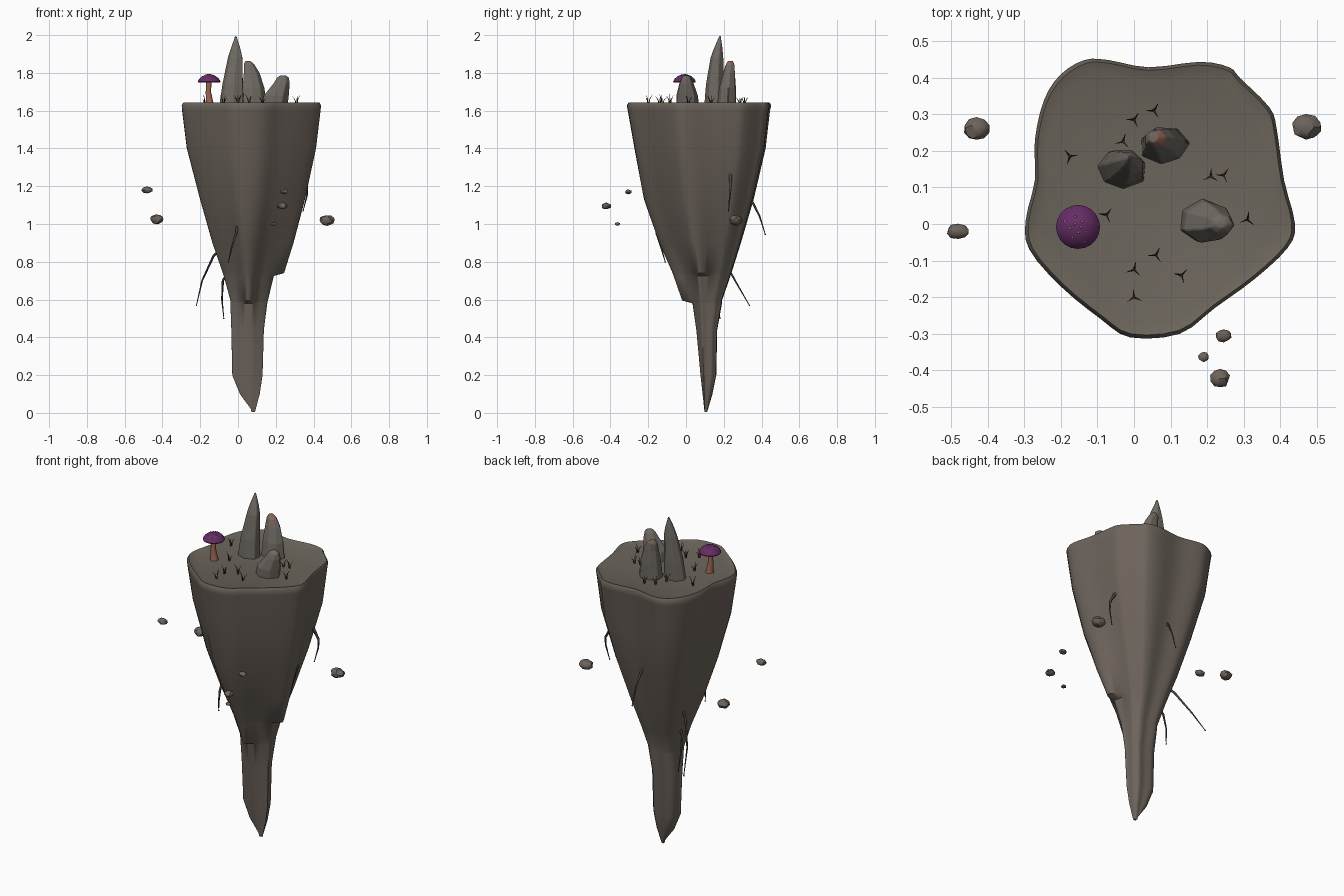
import bpy, bmesh, math, random
from mathutils import Vector

if "Cube" in bpy.data.objects:
    bpy.data.objects.remove(bpy.data.objects["Cube"])
random.seed(4)

def mat(name, col):
    m = bpy.data.materials.new(name)
    m.diffuse_color = (*col, 1)
    m.use_nodes = True
    m.node_tree.nodes["Principled BSDF"].inputs["Base Color"].default_value = m.diffuse_color
    return m

ROCK = mat("rock brown", (0.150, 0.124, 0.104))
SOIL = mat("top soil", (0.148, 0.130, 0.104))
STONE = mat("grey stone", (0.160, 0.142, 0.122))
RUST = mat("rust lichen", (0.30, 0.13, 0.09))
PURPLE = mat("purple cap", (0.13, 0.025, 0.13))
STEM = mat("stem clay", (0.32, 0.13, 0.085))
SPOT = mat("tan spots", (0.42, 0.22, 0.12))
ROOT = mat("root brown", (0.075, 0.058, 0.047))
GRASS = mat("dark grass", (0.04, 0.03, 0.028))
RED = mat("red grass", (0.20, 0.05, 0.035))
TOP = 1.632

def finish(name, bm, mats, smooth=None):
    bmesh.ops.recalc_face_normals(bm, faces=bm.faces[:])
    me = bpy.data.meshes.new(name)
    bm.to_mesh(me)
    bm.free()
    for m in mats:
        me.materials.append(m)
    ob = bpy.data.objects.new(name, me)
    bpy.context.collection.objects.link(ob)
    if smooth:
        bpy.context.view_layer.objects.active = ob
        ob.select_set(True)
        bpy.ops.object.shade_smooth_by_angle(angle=math.radians(smooth))
        ob.select_set(False)
    return ob

def loft(bm, rings):
    """Skin a stack of equal-length closed rings and cap both ends."""
    vs = [[bm.verts.new(p) for p in r] for r in rings]
    n = len(vs[0])
    for a, b in zip(vs, vs[1:]):
        for i in range(n):
            bm.faces.new((a[i], a[(i + 1) % n], b[(i + 1) % n], b[i]))
    bm.faces.new(vs[0][::-1])
    bm.faces.new(vs[-1])

def spline(pts, k):
    """Closed smooth curve through 2D points."""
    out, n = [], len(pts)
    for i in range(n):
        a, b, c, d = (Vector(pts[(i + j) % n]) for j in (-1, 0, 1, 2))
        for s in range(k):
            t = s / k
            out.append(0.5 * (2 * b + (c - a) * t + (2 * a - 5 * b + 4 * c - d) * t * t
                              + (3 * b - a - 3 * c + d) * t ** 3))
    return out

# Floating island: top outline scaled down through the silhouette, with two hanging ridges
CX, CY = 0.07, 0.10
outline = [(-.01, -.31), (.125, -.30), (.22, -.23), (.33, -.15), (.42, -.065), (.44, 0),
           (.41, .12), (.39, .26), (.37, .32), (.29, .40), (.26, .43), (.18, .445),
           (.04, .43), (-.07, .45), (-.135, .45), (-.2, .41), (-.245, .34), (-.27, .23),
           (-.27, .12), (-.295, .01), (-.285, -.07), (-.2, -.17), (-.09, -.26)]
# z, left, right, front, back, front ridge, right ridge
levels = [(.005, .08, .09, .098, .112, 0, 0), (.1, .01, .115, .088, .14, 0, 0),
          (.2, -.03, .13, .077, .16, 0, 0), (.44, -.035, .137, .055, .165, 0, 0),
          (.58, -.04, .155, .035, .19, 0, 0), (.595, -.04, .158, .03, .19, .05, 0),
          (.725, -.075, .19, -.02, .235, .045, 0), (.74, -.08, .195, -.025, .24, .045, .05),
          (.9, -.135, .255, -.11, .29, .03, .04), (1.13, -.20, .335, -.21, .357, .01, .02),
          (1.4, -.27, .413, -.27, .42, 0, 0), (1.6, -.295, .437, -.305, .443, 0, 0),
          (1.628, -.297, .44, -.31, .45, 0, 0), (1.643, -.288, .431, -.30, .441, 0, 0),
          (TOP, -.26, .40, -.27, .41, 0, 0)]
curve = spline(outline, 3)
rings = []
for z, xl, xr, yf, yb, rf, rr in levels:
    ring = []
    for p in curve:
        u, v = p.x - CX, p.y - CY
        x = u / .37 * (xr - CX) if u > 0 else u / .366 * (CX - xl)
        y = v / .352 * (yb - CY) if v > 0 else v / .41 * (CY - yf)
        a = math.atan2(v, u)
        f = rf * math.exp(-((a + 1.68) / .28) ** 2)
        r = rr * math.exp(-((a + .2) / .4) ** 2)
        ring.append((CX + x + r, CY + y - f, z))
    rings.append(ring)
bm = bmesh.new()
loft(bm, rings)
for f in bm.faces:
    f.normal_update()
    f.material_index = int(f.calc_center_median().z > 1.63)
finish("floating_island", bm, [ROCK, SOIL], 50)

# Standing stones: irregular seven-sided lofts (z, centre x, centre y, half x, half y)
def stone(name, prof, mats, rule=None, rot=0.3):
    bm = bmesh.new()
    wob = [random.uniform(.9, 1.08) for _ in range(7)]
    rings = []
    for z, cx, cy, rx, ry in prof:
        ring = []
        for i in range(7):
            a = math.tau * i / 7 + rot
            w = wob[i] * random.uniform(.96, 1.04)
            ring.append((cx + rx * w * math.cos(a), cy + ry * w * math.sin(a), z))
        rings.append(ring)
    loft(bm, rings)
    bmesh.ops.bevel(bm, geom=bm.edges[:], offset=.003, segments=1, affect='EDGES')
    bm.normal_update()
    if rule:
        for f in bm.faces:
            f.material_index = int(rule(f))
    finish(name, bm, mats)

stone("tall_stone", [(1.62, -.035, .15, .072, .058), (1.74, -.027, .155, .060, .053),
                     (1.88, -.015, .165, .042, .037), (1.93, -.013, .172, .028, .025),
                     (1.995, -.012, .18, .004, .004)], [STONE])
stone("middle_stone", [(1.62, .083, .215, .070, .056), (1.72, .08, .22, .062, .050),
                       (1.80, .07, .228, .045, .036), (1.845, .058, .234, .030, .026),
                       (1.864, .052, .235, .013, .014)], [STONE, RUST],
      lambda f: f.calc_center_median().z > 1.825 and f.normal.x > .15 and f.normal.z > .25, .1)
stone("low_stone", [(1.62, .195, .005, .072, .062), (1.68, .203, .003, .070, .058),
                    (1.745, .232, 0, .044, .040), (1.775, .238, 0, .032, .026),
                    (1.787, .238, 0, .015, .012)], [STONE], None, .8)

# Small drifting rocks: centre and size
drift = [(-.43, .26, 1.025, .068, .062, .05), (.47, .265, 1.02, .08, .07, .055),
         (-.48, -.02, 1.18, .065, .042, .034), (.245, -.305, 1.17, .044, .036, .025),
         (.19, -.363, 1.0, .03, .027, .018), (.235, -.422, 1.095, .052, .05, .036)]
for i, (x, y, z, sx, sy, sz) in enumerate(drift):
    bm = bmesh.new()
    bmesh.ops.create_icosphere(bm, subdivisions=2, radius=.5)
    for v in bm.verts:
        v.co *= random.uniform(.88, 1.1)
        v.co = Vector((x + v.co.x * sx, y + v.co.y * sy, z + v.co.z * sz))
    finish("drifting_rock_%d" % (i + 1), bm, [ROCK], 35)

# Mushroom
def lathe(name, prof, n, m):
    bm = bmesh.new()
    loft(bm, [[(cx + r * math.cos(math.tau * i / n), cy + r * math.sin(math.tau * i / n), z)
               for i in range(n)] for z, r, cx, cy in prof])
    return finish(name, bm, [m], 50)

MX, MY = -.153, -.008
lathe("mushroom_stem", [(1.625, .024, -.15, MY), (1.65, .019, -.151, MY), (1.70, .014, -.157, MY),
                        (1.768, .014, MX, MY)], 12, STEM)
lathe("mushroom_cap", [(1.764, .012, MX, MY), (1.757, .035, MX, MY), (1.750, .058, MX, MY),
                       (1.755, .060, MX, MY), (1.769, .052, MX, MY), (1.782, .037, MX, MY),
                       (1.790, .019, MX, MY), (1.793, .004, MX, MY)], 20, PURPLE)
bm = bmesh.new()
for i in range(11):
    a, r = i * 2.4, .008 + .0034 * i
    z = 1.793 - .034 * (r / .058) ** 2
    geo = bmesh.ops.create_icosphere(bm, subdivisions=1, radius=.004)
    for v in geo['verts']:
        v.co.z *= .6
        v.co += Vector((MX + r * math.cos(a), MY + r * math.sin(a), z))
finish("mushroom_spots", bm, [SPOT], 60)

# Grass tufts: three thin splayed blades each
def tube(bm, pts, radii, n=5):
    rings = []
    for i, p in enumerate(pts):
        d = (pts[min(i + 1, len(pts) - 1)] - pts[max(i - 1, 0)]).normalized()
        u = d.cross(Vector((.31, .9, .1))).normalized()
        w = d.cross(u)
        rings.append([p + radii[i] * (u * math.cos(math.tau * k / n) + w * math.sin(math.tau * k / n))
                      for k in range(n)])
    loft(bm, rings)

def tufts(name, spots, m):
    bm = bmesh.new()
    for x, y in spots:
        a0 = random.uniform(0, 6)
        for k in range(3):
            a = a0 + k * 2.1
            d = Vector((math.cos(a), math.sin(a), 0))
            b = Vector((x, y, TOP - .005)) + d * .002
            h = random.uniform(.035, .06)
            tube(bm, [b, b + d * .006 + Vector((0, 0, h * .6)), b + d * .02 + Vector((0, 0, h))],
                 [.003, .0024, .0006], 4)
    finish(name, bm, [m])

tufts("dark_grass", [(.055, .31), (0, .285), (-.175, .185), (-.075, .025), (.31, .012),
                     (.06, -.085), (0, -.125), (.13, -.14)], GRASS)
tufts("red_grass", [(-.03, .225), (.21, .13), (.245, .133), (0, -.2)], RED)

# Hanging roots with small knobs at their tips
roots = [[(-.06, .15, .90), (-.13, .19, .83), (-.19, .26, .70), (-.22, .335, .57)],
         [(.05, .30, 1.18), (.052, .355, 1.11), (.057, .39, 1.04), (.06, .42, .945)],
         [(.33, .235, 1.26), (.365, .236, 1.20), (.365, .232, 1.15), (.345, .225, 1.07)],
         [(.0, -.14, 1.0), (-.01, -.155, .95), (-.035, -.13, .87), (-.05, -.11, .80)],
         [(-.04, .13, .76), (-.08, .15, .70), (-.085, .17, .60), (-.075, .18, .50)]]
for i, pts in enumerate(roots):
    bm = bmesh.new()
    pts = [Vector(p) for p in pts]
    tube(bm, pts, [.009, .0065, .0045, .002], 6)
    geo = bmesh.ops.create_icosphere(bm, subdivisions=1, radius=.0045)
    for v in geo['verts']:
        v.co += pts[-1]
    finish("hanging_root_%d" % (i + 1), bm, [ROOT], 60)
